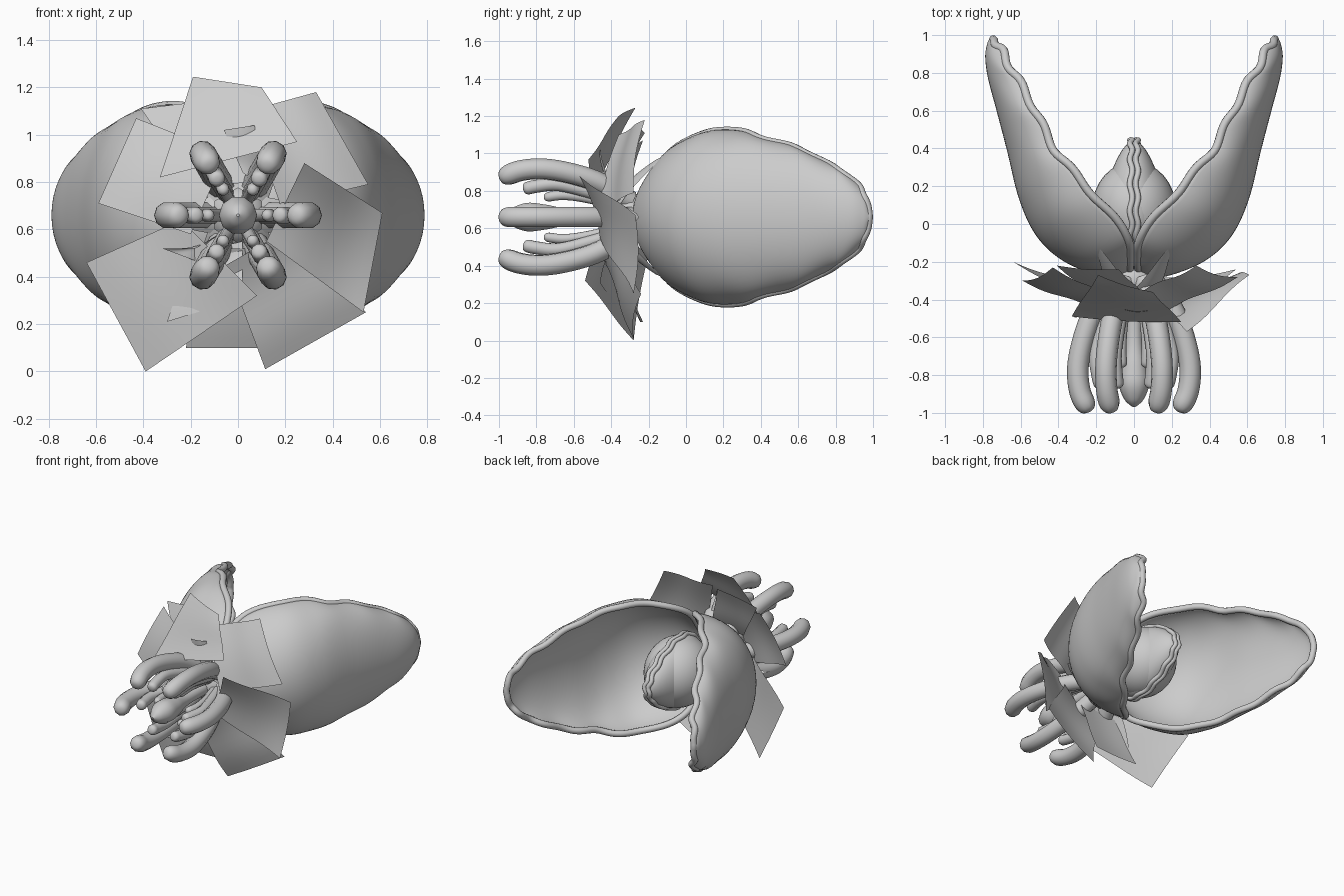
import bpy
import bmesh
from math import sin, cos, pi, radians, sqrt
from mathutils import Vector

cube = bpy.data.objects.get("Cube")
if cube:
    bpy.data.objects.remove(cube, do_unlink=True)

AXIS = 0.66  # height of the flower axis

grey = bpy.data.materials.new("plain_grey")
grey.use_nodes = True
grey.diffuse_color = (0.6, 0.6, 0.6, 1)
grey.node_tree.nodes["Principled BSDF"].inputs["Base Color"].default_value = grey.diffuse_color


def add_mesh(name, mesh):
    mesh.materials.clear()
    mesh.materials.append(grey)
    for face in mesh.polygons:
        face.use_smooth = True
    obj = bpy.data.objects.new(name, mesh)
    bpy.context.collection.objects.link(obj)
    return obj


def spline(points, t):
    """Smooth interpolation through points of any dimension, t from 0 to 1."""
    last = len(points) - 1
    i = min(int(t * last), last - 1)
    f = t * last - i
    a, b, c, d = (points[min(max(i + k, 0), last)] for k in (-1, 0, 1, 2))
    return [q + 0.5 * f * (r - p + f * (2*p - 5*q + 4*r - s + f * (3 * (q - r) + s - p)))
            for p, q, r, s in zip(a, b, c, d)]


def sheet(name, func, nu, nv):
    """Grid surface from a function of u and v."""
    bm = bmesh.new()
    rows = [[bm.verts.new(func(i / nu, j / nv)) for j in range(nv + 1)] for i in range(nu + 1)]
    for lower, upper in zip(rows, rows[1:]):
        for j in range(nv):
            bm.faces.new((lower[j], lower[j + 1], upper[j + 1], upper[j]))
    mesh = bpy.data.meshes.new(name)
    bm.to_mesh(mesh)
    bm.free()
    return add_mesh(name, mesh)


def tube(name, points, radii, cyclic=False):
    """Round tube along points, turned into a mesh."""
    curve = bpy.data.curves.new(name, "CURVE")
    curve.dimensions = "3D"
    curve.bevel_depth = 1
    curve.bevel_resolution = 3
    curve.use_fill_caps = True
    line = curve.splines.new("POLY")
    line.points.add(len(points) - 1)
    line.use_cyclic_u = cyclic
    for point, co, radius in zip(line.points, points, radii):
        point.co = (*co, 1)
        point.radius = radius
    temp = bpy.data.objects.new(name + "_path", curve)
    bpy.context.collection.objects.link(temp)
    deps = bpy.context.evaluated_depsgraph_get()
    mesh = bpy.data.meshes.new_from_object(temp.evaluated_get(deps))
    bpy.data.objects.remove(temp, do_unlink=True)
    return add_mesh(name, mesh)


def egg(name, y, size, taper=0.0):
    """Ellipsoid that narrows towards the back by taper."""
    bm = bmesh.new()
    bmesh.ops.create_uvsphere(bm, u_segments=32, v_segments=20, radius=1)
    for v in bm.verts:
        k = 1 - taper * v.co.y
        v.co = (v.co.x * k * size[0], y + v.co.y * size[1], AXIS + v.co.z * k * size[2])
    mesh = bpy.data.meshes.new(name)
    bm.to_mesh(mesh)
    bm.free()
    return add_mesh(name, mesh)


# Shell halves: rim x, rim y, half height, outer x, outer y
SHELL = [
    (.022, -.27, .02, .03, -.28), (.022, -.19, .2, .17, -.27), (.035, -.06, .36, .37, -.19),
    (.19, .13, .455, .51, -.06), (.35, .3, .45, .6, .13), (.45, .46, .405, .665, .39),
    (.54, .62, .35, .72, .6), (.62, .78, .27, .765, .77), (.69, .89, .19, .78, .88),
    (.732, .957, .1, .772, .945), (.746, .977, .01, .76, .977),
]


def shell_point(side, u, angle):
    rx, ry, h, ox, oy = spline(SHELL, u)
    edge = abs(sin(angle)) ** 8 * min(1, 3 * u, 6 * (1 - u))
    wave = (0.008 * sin(u * 44) + 0.004 * sin(u * 27 + 1)) * edge
    c = cos(angle)
    x = max(rx + (ox - rx) * c + wave, 0.02)
    return Vector((side * x, ry + (oy - ry) * c - wave, AXIS + (h + 0.004 * edge * sin(u * 36)) * sin(angle)))


for side, label in ((1, "left"), (-1, "right")):
    shell = sheet(label + "_shell", lambda u, v: shell_point(side, u, pi * (v - 0.5)), 70, 28)
    solid = shell.modifiers.new("thickness", "SOLIDIFY")
    solid.thickness = 0.015
    solid.offset = 0
    steps = [i / 90 for i in range(91)]
    rim = [shell_point(side, u, pi / 2) for u in steps]
    rim += [shell_point(side, u, -pi / 2) for u in reversed(steps)]
    tube(label + "_shell_rim", rim, [0.022] * len(rim), cyclic=True)

# Inner pod with a ruffled double seam
egg("pod_body", 0.08, (0.222, 0.25, 0.24))
egg("pod_crest", 0.14, (0.155, 0.3, 0.235), 0.3)
for side, label in ((1, "left"), (-1, "right")):
    turns = [2 * pi * i / 120 for i in range(120)]
    seam = [(side * 0.015 + 0.007 * sin(a * 13), 0.14 + 0.305 * cos(a),
             AXIS + 0.237 * sin(a) * (1 - 0.3 * cos(a))) for a in turns]
    tube(label + "_pod_seam", seam, [0.015] * len(seam), cyclic=True)


# Fingers in rings round the axis: (distance from axis, y)
def finger_ring(name, path, radius):
    for k in range(6):
        a = radians(60 * k)
        points, radii = [], []
        for i in range(33):
            t = sin(pi / 2 * i / 32)
            r, y = spline(path, t)
            points.append((r * cos(a), y, AXIS + r * sin(a)))
            end = max(0, (t - 0.86) / 0.14)
            radii.append(radius * sqrt(1.003 - end * end))
        tube(f"{name}_{k + 1}", points, radii)


finger_ring("outer_finger", [(.1, -.3), (.21, -.46), (.268, -.61), (.297, -.76), (.285, -.89), (.235, -.995)], 0.057)
finger_ring("middle_finger", [(.08, -.3), (.15, -.5), (.2, -.68), (.19, -.8), (.17, -.87)], 0.036)
finger_ring("inner_finger", [(.05, -.3), (.11, -.5), (.135, -.65), (.12, -.76)], 0.027)

# Central stamen and the base behind it
STAMEN = [(-.3, .05), (-.6, .045), (-.75, .07), (-.85, .08), (-.93, .05), (-.97, .006)]
samples = [spline(STAMEN, i / 30) for i in range(31)]
tube("central_stamen", [(0, y, AXIS) for y, r in samples], [r for y, r in samples])
egg("flower_base", -0.3, (0.13, 0.12, 0.13))


# Pointed sepals hugging the shell, shorter at the sides
def sepal_point(a, u, v):
    r = 0.1 + 0.27 * u
    width = 0.08 * (1 - u) ** 0.6 * (2 * v - 1)
    reach = 0.27 if abs(sin(a)) > 0.5 else 0.15
    y = -0.4 + reach * u ** 1.2 + 6 * width * width
    return (r * cos(a) - width * sin(a), y, AXIS + r * sin(a) + width * cos(a))


for k in range(6):
    sheet(f"sepal_{k + 1}", lambda u, v: sepal_point(radians(60 * k), u, v), 10, 6)


# Loose square petals: four corners each, gently bowed
def petal(name, corners, bow):
    a, b, c, d = map(Vector, corners)

    def point(u, v):
        p = (a.lerp(b, u)).lerp(d.lerp(c, u), v)
        p.y += bow * (sin(pi * u) + 0.5 * sin(2 * pi * v))
        return p
    sheet(name, point, 10, 10)


petal("top_petal", [(-.19, -.27, 1.245), (.1, -.36, 1.2), (.25, -.52, .97), (-.33, -.49, .82)], -0.01)
petal("upper_left_petal", [(.33, -.22, 1.18), (.55, -.28, .79), (.18, -.46, .7), (.04, -.36, 1.1)], -0.02)
petal("left_petal", [(.61, -.27, .67), (.53, -.28, .25), (.12, -.46, .55), (.28, -.57, .88)], 0.02)
petal("lower_left_petal", [(.115, -.28, .01), (.54, -.24, .25), (.25, -.42, .62), (-.05, -.45, .45)], -0.02)
petal("lower_right_petal", [(-.39, -.28, 0), (-.64, -.2, .46), (-.24, -.42, .64), (.08, -.54, .32)], -0.01)
petal("right_petal", [(-.59, -.3, .71), (-.43, -.23, 1.07), (-.05, -.42, .92), (-.2, -.46, .58)], -0.02)
petal("bottom_petal", [(-.22, -.24, .1), (.13, -.23, .1), (.14, -.4, .52), (-.14, -.4, .52)], -0.01)
petal("back_top_petal", [(-.41, -.22, 1.11), (-.08, -.24, 1.15), (.06, -.38, .8), (-.18, -.4, .78)], -0.01)
petal("inner_top_petal", [(-.06, -.45, 1.02), (.07, -.46, 1.04), (.11, -.4, .78), (.02, -.44, .84)], -0.01)
petal("inner_lower_petal", [(-.3, -.37, .21), (.02, -.46, .31), (.02, -.4, .55), (-.2, -.36, .5)], -0.01)
petal("inner_right_petal", [(-.32, -.5, .52), (-.18, -.48, .52), (-.08, -.4, .58), (-.16, -.42, .46)], 0.01)
